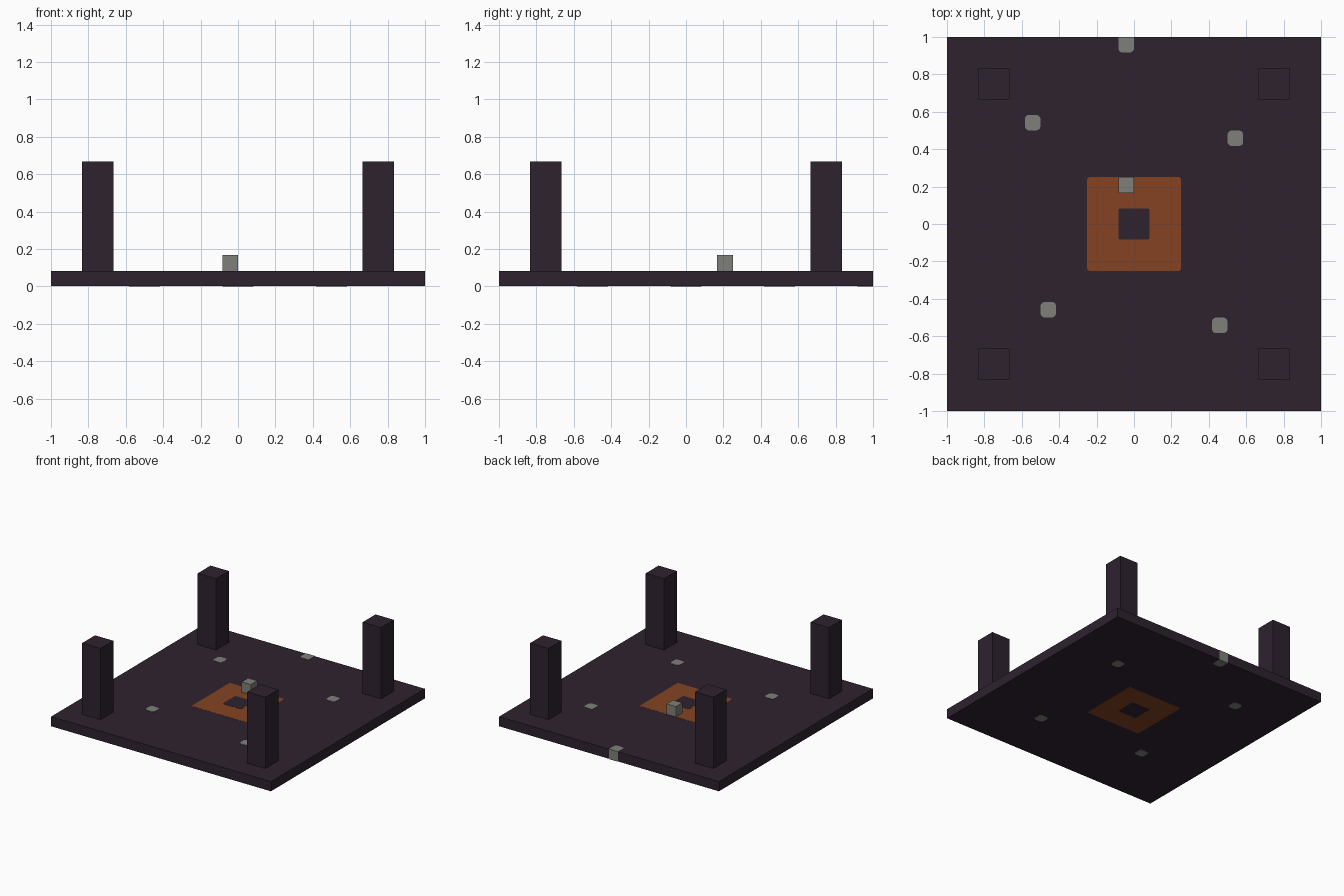
import bpy
import bmesh

cube = bpy.data.objects.get("Cube")
if cube:
    bpy.data.objects.remove(cube)

U = 1 / 12      # one block of the layout grid
PROUD = 0.001   # how far inlays stand out of the slab


def material(name, rgb):
    linear = [((c / 255 + 0.055) / 1.055) ** 2.4 for c in rgb] + [1]
    mat = bpy.data.materials.new(name)
    mat.use_nodes = True
    mat.diffuse_color = linear
    bsdf = mat.node_tree.nodes["Principled BSDF"]
    bsdf.inputs["Base Color"].default_value = linear
    bsdf.inputs["Roughness"].default_value = 0.9
    return mat


dark = material("dark plum stone", (46, 34, 47))
rust = material("rust orange", (133, 66, 35))
grey = material("warm grey", (127, 128, 123))


def block(name, low, high, mat, rounding=0, round_back=True):
    """Box between two corners, optionally with rounded upright edges."""
    bm = bmesh.new()
    bmesh.ops.create_cube(bm, size=1)
    for v in bm.verts:
        v.co = [a + (c + 0.5) * (b - a) for a, b, c in zip(low, high, v.co)]
    if rounding:
        middle = (low[1] + high[1]) / 2
        upright = [e for e in bm.edges
                   if abs(e.verts[0].co.z - e.verts[1].co.z) > PROUD
                   and (round_back or e.verts[0].co.y < middle)]
        bmesh.ops.bevel(bm, geom=upright, offset=rounding, segments=3,
                        profile=0.5, affect='EDGES')
    mesh = bpy.data.meshes.new(name)
    bm.to_mesh(mesh)
    bm.free()
    mesh.materials.append(mat)
    obj = bpy.data.objects.new(name, mesh)
    bpy.context.collection.objects.link(obj)
    return obj


# Floor slab
edge = 1 - PROUD
block("floor_slab", (-edge, -edge, 2 * PROUD), (edge, edge, U - 2 * PROUD), dark)

# Corner pillars
for x, side in ((-10, "right"), (8, "left")):
    for y, end in ((-10, "front"), (8, "back")):
        block(f"pillar_{end}_{side}", (x * U, y * U, U / 2),
              ((x + 2) * U, (y + 2) * U, 8 * U), dark)

# Central square and its dark core, both running through the slab
block("center_square", (-3 * U, -3 * U, PROUD), (3 * U, 3 * U, U - PROUD),
      rust, rounding=0.01)
block("center_core", (-U, -U, 0), (U, U, U), dark, rounding=0.01)

# Grey studs set through the slab
studs = ((-7, 6), (6, 5), (-6, -6), (5, -7))
for i, (x, y) in enumerate(studs, 1):
    block(f"floor_stud_{i}", (x * U, y * U, 0), ((x + 1) * U, (y + 1) * U, U),
          grey, rounding=0.022)
block("back_edge_stud", (-U, 11 * U, 0), (0, 1, U), grey,
      rounding=0.022, round_back=False)

# Small raised block on the central square
block("raised_block", (-U, 2 * U, U - 2 * PROUD), (0, 3 * U, 2 * U), grey)
